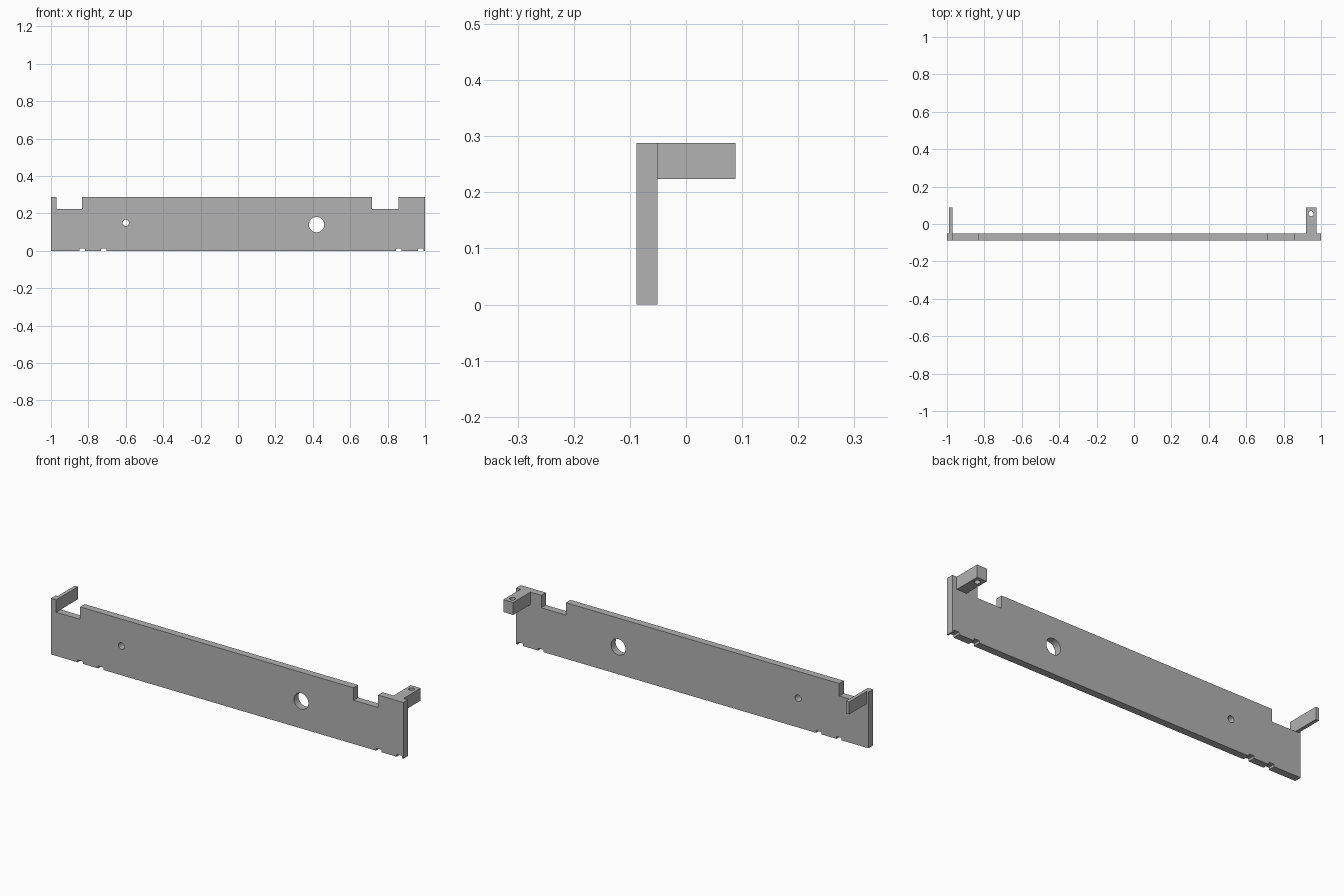
import bpy, bmesh, math
from mathutils import Matrix, Vector

cube = bpy.data.objects.get("Cube")
if cube:
    bpy.data.objects.remove(cube, do_unlink=True)

FRONT, INNER, BACK = -0.088, -0.051, 0.088
TOP, LEDGE, SLOT = 0.288, 0.224, 0.012

grey = bpy.data.materials.new("plain_grey")
grey.use_nodes = True
colour = (0.445, 0.445, 0.445, 1)
grey.diffuse_color = colour
grey.node_tree.nodes["Principled BSDF"].inputs["Base Color"].default_value = colour


def finish(name, bm):
    bmesh.ops.recalc_face_normals(bm, faces=bm.faces)
    mesh = bpy.data.meshes.new(name)
    bm.to_mesh(mesh)
    bm.free()
    mesh.materials.append(grey)
    obj = bpy.data.objects.new(name, mesh)
    bpy.context.collection.objects.link(obj)
    return obj


def extrude_profile(name, points, y0, y1):
    """Extrude an x-z outline along y."""
    bm = bmesh.new()
    face = bm.faces.new([bm.verts.new((x, y0, z)) for x, z in points])
    new = bmesh.ops.extrude_face_region(bm, geom=[face])["geom"]
    verts = [v for v in new if isinstance(v, bmesh.types.BMVert)]
    bmesh.ops.translate(bm, verts=verts, vec=(0, y1 - y0, 0))
    return finish(name, bm)


def drill(target, name, centre, radius, axis):
    """Cut a round through hole along an axis."""
    bm = bmesh.new()
    turn = Vector((0, 0, 1)).rotation_difference(Vector(axis)).to_matrix().to_4x4()
    bmesh.ops.create_cone(bm, cap_ends=True, segments=40, radius1=radius, radius2=radius,
                          depth=0.2, matrix=Matrix.Translation(centre) @ turn)
    cutter = finish(name, bm)
    cutter.hide_render = True
    cutter.hide_viewport = True
    cutter.display_type = 'WIRE'
    mod = target.modifiers.new(name, 'BOOLEAN')
    mod.operation = 'DIFFERENCE'
    mod.solver = 'EXACT'
    mod.object = cutter


# Outline of the panel: slotted bottom edge, then the notched top edge
outline = [(-1, 0)]
for x in (-0.833, -0.717, 0.86, 0.977):
    a, b = x - 0.015, x + 0.015
    outline += [(a, 0), (a, SLOT), (b, SLOT), (b, 0)]
outline += [(1, 0), (1, TOP)]
for right, left in ((0.857, 0.717), (-0.834, -0.97)):
    outline += [(right, TOP), (right, LEDGE), (left, LEDGE), (left, TOP)]
outline.append((-1, TOP))
panel = extrude_profile("panel", outline, FRONT, INNER)
drill(panel, "large_hole_cutter", (0.42, FRONT, 0.14), 0.041, (0, 1, 0))
drill(panel, "small_hole_cutter", (-0.6, FRONT, 0.15), 0.017, (0, 1, 0))


# Arms reaching back from the top corners
def arm(name, x0, x1):
    return extrude_profile(name, [(x0, LEDGE), (x1, LEDGE), (x1, TOP), (x0, TOP)], INNER, BACK)


arm("thin_arm", -0.988, -0.97)
mount = arm("mounting_arm", 0.919, 0.975)
drill(mount, "screw_hole_cutter", (0.946, 0.055, 0.256), 0.014, (0, 0, 1))

# Crisp edges with smooth hole walls
for obj in list(bpy.context.view_layer.objects):
    obj.select_set(obj.name in ("panel", "mounting_arm"))
bpy.context.view_layer.objects.active = panel
bpy.ops.object.shade_smooth_by_angle(angle=math.radians(30))
